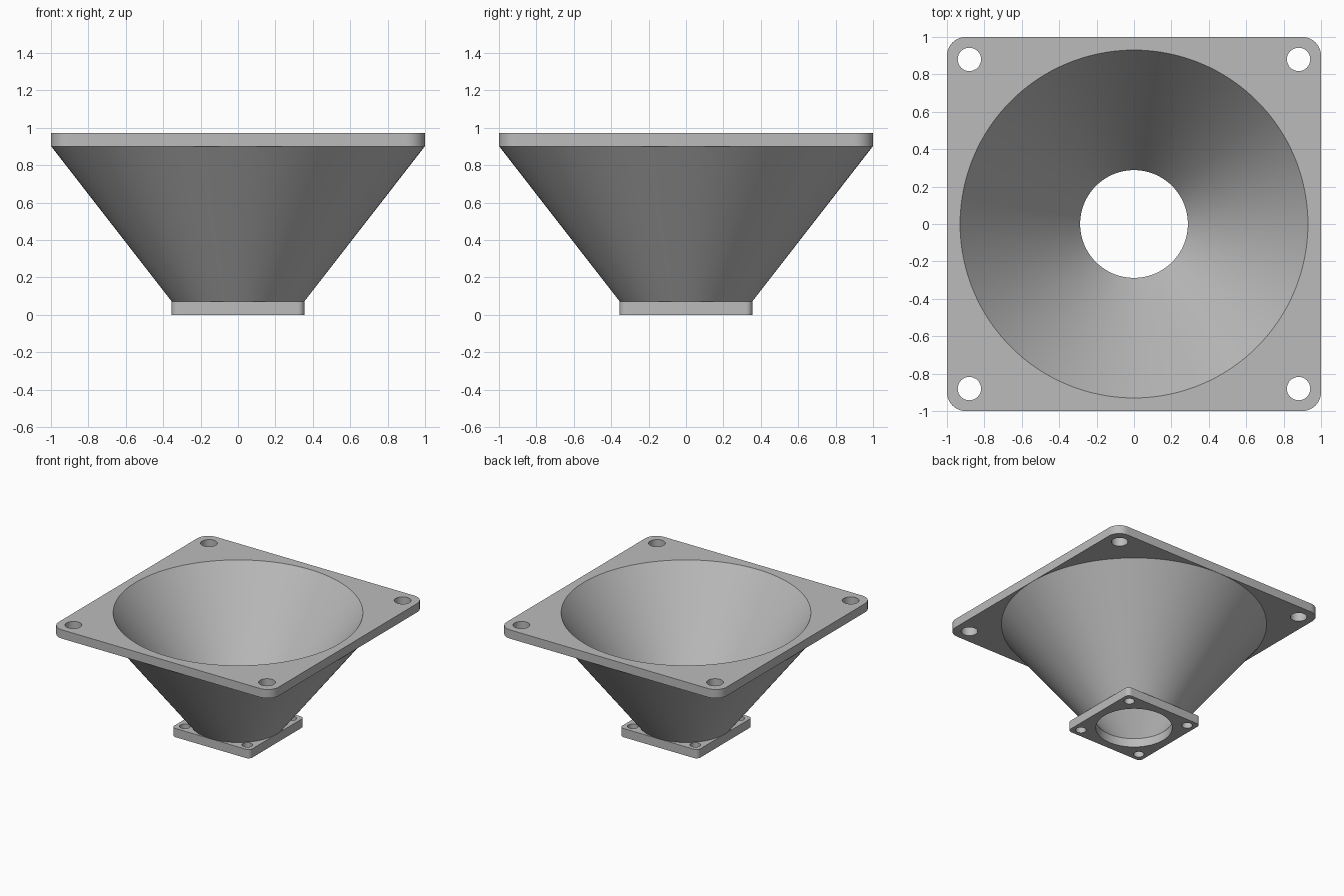
import bpy, bmesh
from math import cos, sin, pi, radians

cube = bpy.data.objects.get("Cube")
if cube:
    bpy.data.objects.remove(cube, do_unlink=True)

SEGMENTS = 128
HEIGHT, THICK = 0.973, 0.072
BORE, MOUTH = 0.288, 0.93

grey = bpy.data.materials.new("plain_grey")
grey.use_nodes = True
colour = (0.5, 0.5, 0.5, 1)
grey.diffuse_color = colour
grey.node_tree.nodes["Principled BSDF"].inputs["Base Color"].default_value = colour


def circle(x, y, r, n):
    return [(x + r * cos(2 * pi * i / n), y + r * sin(2 * pi * i / n)) for i in range(n)]


def rounded_square(half, r, steps=10):
    points = []
    for k, (sx, sy) in enumerate([(1, 1), (-1, 1), (-1, -1), (1, -1)]):
        for i in range(steps + 1):
            a = pi / 2 * (k + i / steps)
            points.append((sx * (half - r) + r * cos(a), sy * (half - r) + r * sin(a)))
    return points


def finish(obj):
    bpy.ops.object.select_all(action='DESELECT')
    obj.select_set(True)
    bpy.context.view_layer.objects.active = obj
    if obj.type == 'CURVE':
        bpy.ops.object.convert(target='MESH')
        obj = bpy.context.object
    bm = bmesh.new()
    bm.from_mesh(obj.data)
    bmesh.ops.remove_doubles(bm, verts=bm.verts, dist=0.0001)
    bmesh.ops.recalc_face_normals(bm, faces=bm.faces)
    bm.to_mesh(obj.data)
    bm.free()
    obj.data.materials.clear()
    obj.data.materials.append(grey)
    bpy.ops.object.shade_smooth_by_angle(angle=radians(30))


def flange(name, half, corner, opening, hole_at, hole_r, z):
    """Rounded square plate with a round opening and four screw holes."""
    curve = bpy.data.curves.new(name, 'CURVE')
    curve.dimensions, curve.fill_mode = '2D', 'BOTH'
    curve.extrude = THICK / 2
    loops = [rounded_square(half, corner), circle(0, 0, opening, SEGMENTS)]
    loops += [circle(sx * hole_at, sy * hole_at, hole_r, 32) for sx in (-1, 1) for sy in (-1, 1)]
    for loop in loops:
        spline = curve.splines.new('POLY')
        spline.points.add(len(loop) - 1)
        for point, (x, y) in zip(spline.points, loop):
            point.co = (x, y, 0, 1)
        spline.use_cyclic_u = True
    obj = bpy.data.objects.new(name, curve)
    obj.location.z = z + THICK / 2
    bpy.context.collection.objects.link(obj)
    finish(obj)


def lathe(name, profile):
    """Closed radius/height profile turned around the z axis."""
    bm = bmesh.new()
    rings = [[bm.verts.new((x, y, z)) for x, y in circle(0, 0, r, SEGMENTS)] for r, z in profile]
    for a, b in zip(rings, rings[1:] + rings[:1]):
        for i in range(SEGMENTS):
            j = (i + 1) % SEGMENTS
            bm.faces.new((a[i], a[j], b[j], b[i]))
    mesh = bpy.data.meshes.new(name)
    bm.to_mesh(mesh)
    bm.free()
    obj = bpy.data.objects.new(name, mesh)
    bpy.context.collection.objects.link(obj)
    finish(obj)


# Mounting plates at both ends
flange("bottom_flange", 0.355, 0.035, BORE, 0.284, 0.04, 0)
flange("top_flange", 1.0, 0.1, MOUTH, 0.88, 0.0625, HEIGHT - THICK)

# Tapered funnel wall; its inside runs on through the top plate
lathe("funnel_wall", [(BORE, THICK), (MOUTH, HEIGHT), (MOUTH, HEIGHT - THICK),
                      (0.999, HEIGHT - THICK), (0.355, THICK)])
